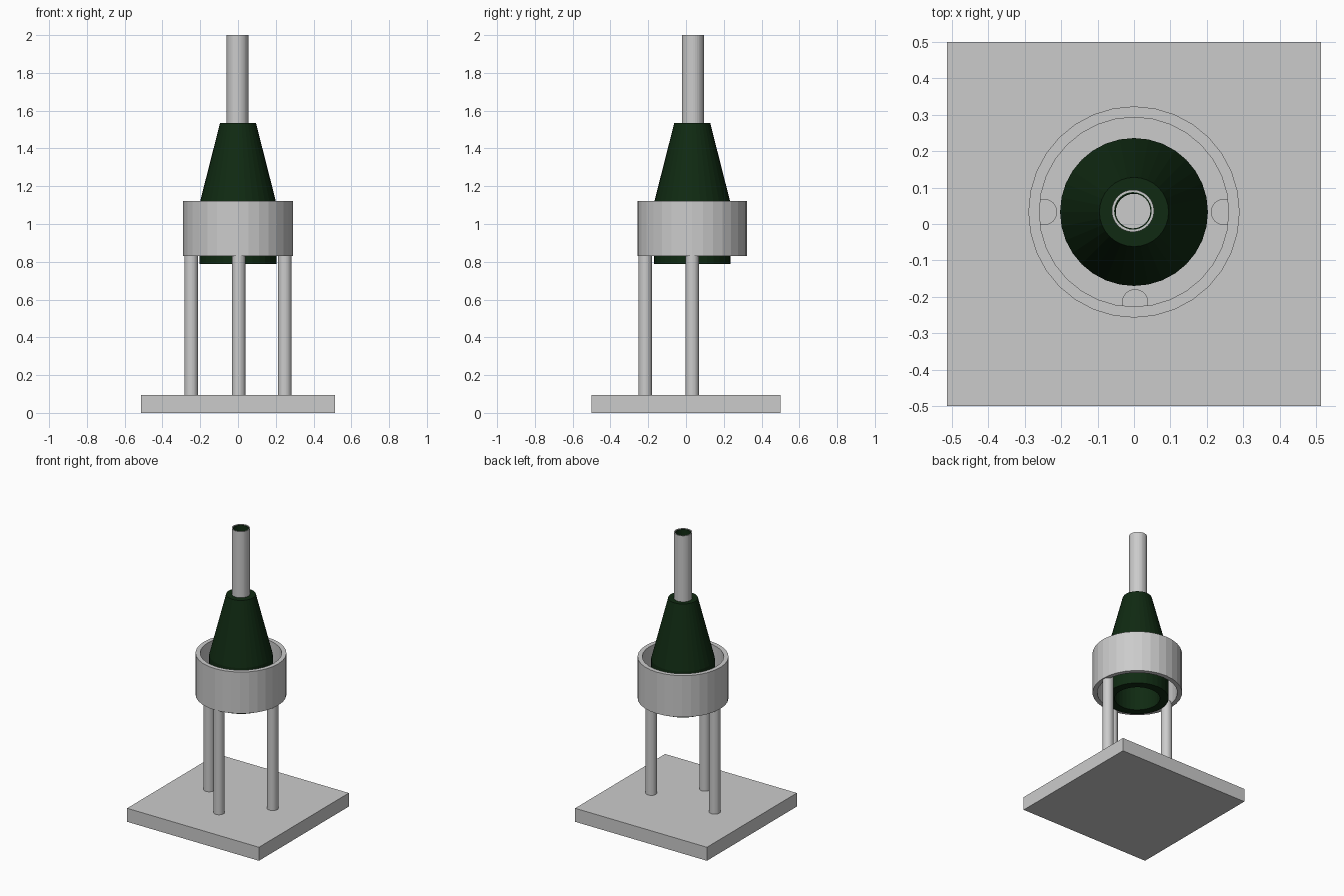
import bpy, bmesh, math

if "Cube" in bpy.data.objects:
    bpy.data.objects.remove(bpy.data.objects["Cube"])


def material(name, rgb):
    m = bpy.data.materials.new(name)
    m.diffuse_color = (*rgb, 1)
    m.use_nodes = True
    m.node_tree.nodes["Principled BSDF"].inputs["Base Color"].default_value = m.diffuse_color
    return m


GREY = material("light grey", (0.6, 0.6, 0.6))
GREEN = material("dark green", (0.005, 0.023, 0.006))
CY = 0.033  # centre line of the round parts


def finish(name, bm, mats):
    bmesh.ops.recalc_face_normals(bm, faces=bm.faces)
    me = bpy.data.meshes.new(name)
    bm.to_mesh(me)
    bm.free()
    for m in mats:
        me.materials.append(m)
    ob = bpy.data.objects.new(name, me)
    bpy.context.collection.objects.link(ob)
    return ob


def lathe(name, profile, mat, x=0, y=CY, sides=32):
    """Spin a closed (radius, z) profile around a vertical axis."""
    bm = bmesh.new()
    rings = []
    for i in range(sides):
        a = 2 * math.pi * i / sides
        rings.append([bm.verts.new((x + r * math.cos(a), y + r * math.sin(a), z))
                      for r, z in profile])
    n = len(profile)
    for i in range(sides):
        a, b = rings[i], rings[(i + 1) % sides]
        for j in range(n):
            k = (j + 1) % n
            bm.faces.new((a[j], b[j], b[k], a[k]))
    return finish(name, bm, [mat])


def tube(name, r_out, r_in, z0, z1, mat, **kw):
    return lathe(name, [(r_out, z0), (r_out, z1), (r_in, z1), (r_in, z0)], mat, **kw)


# Square base plate
bm = bmesh.new()
bmesh.ops.create_cube(bm, size=1)
for v in bm.verts:
    v.co = (v.co.x * 1.026, v.co.y, (v.co.z + 0.5) * 0.095)
finish("base_plate", bm, [GREY])

# Three legs, one in front and one on each side
for name, x, y in (("left_leg", -0.247, CY), ("right_leg", 0.247, CY),
                   ("front_leg", 0.003, -0.215)):
    bm = bmesh.new()
    bmesh.ops.create_cone(bm, cap_ends=True, segments=32, radius1=0.036,
                          radius2=0.036, depth=0.755)
    bmesh.ops.translate(bm, verts=bm.verts, vec=(x, y, 0.09 + 0.755 / 2))
    finish(name, bm, [GREY])

# Open support ring
tube("support_ring", 0.29, 0.26, 0.83, 1.122, GREY)

# Hollow funnel body: straight skirt, then a taper
lathe("funnel_body", [(0.203, 0.787), (0.203, 1.11), (0.095, 1.535), (0.05, 1.535),
                      (0.05, 1.50), (0.147, 1.08), (0.147, 0.787)], GREEN)

# Neck tube with a dark inner lining
tube("neck_tube", 0.058, 0.0515, 1.50, 2.0, GREY, x=-0.003, y=0.036)
tube("neck_lining", 0.0517, 0.048, 1.50, 1.996, GREEN, x=-0.003, y=0.036)
